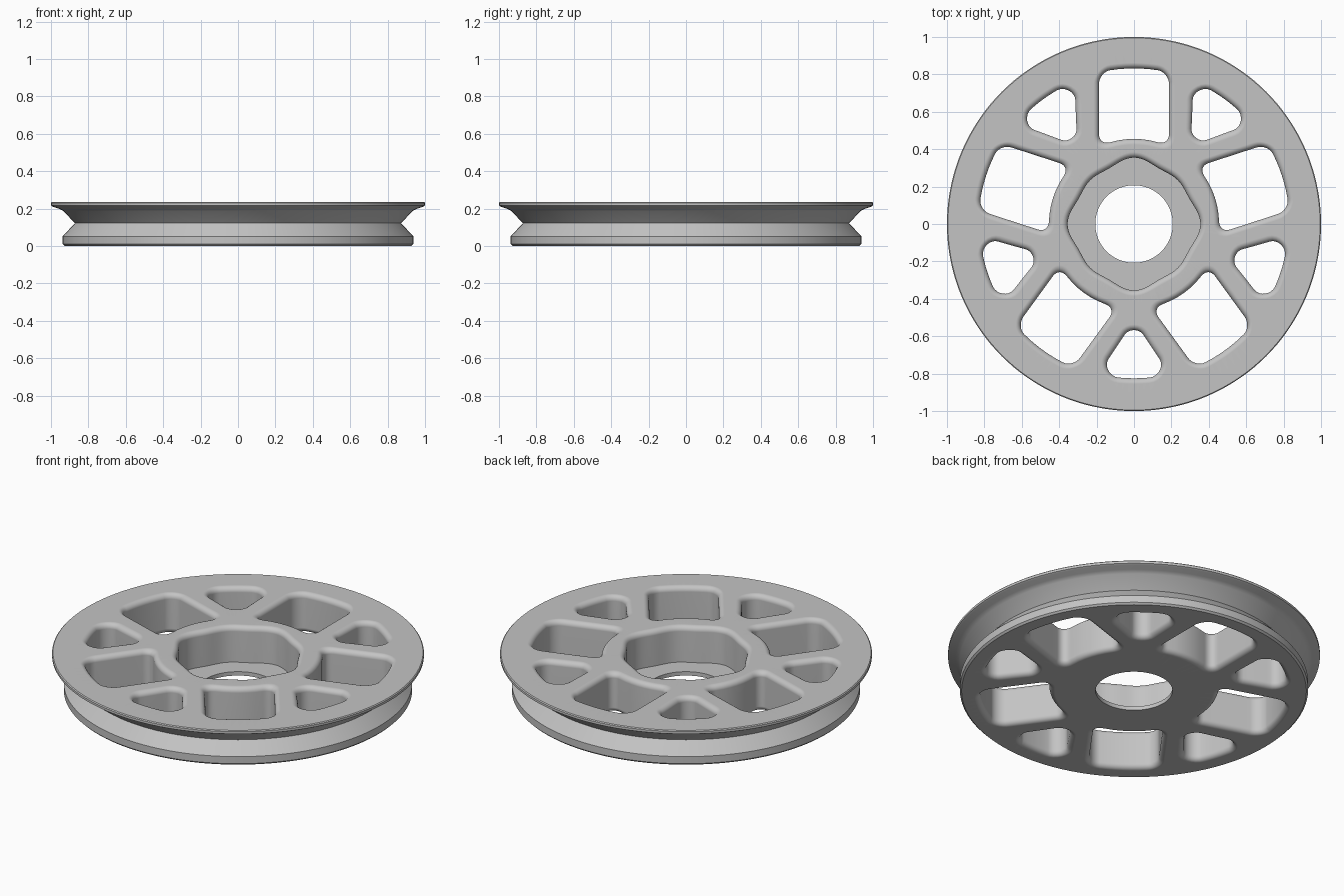
import bpy, bmesh
from math import sin, cos, pi, tau, sqrt, atan2
from mathutils import Vector, Matrix

cube = bpy.data.objects.get("Cube")
if cube:
    bpy.data.objects.remove(cube, do_unlink=True)

TOP = 0.235       # wheel thickness
FILLET = 0.03     # rounding of the opening edges
STEPS = 6


def loft(bm, rings, closed=False):
    """Skin a list of equal point rings; cap the ends or join them."""
    loops = [[bm.verts.new(p) for p in ring] for ring in rings]
    n = len(loops[0])
    pairs = list(zip(loops, loops[1:]))
    if closed:
        pairs.append((loops[-1], loops[0]))
    else:
        bm.faces.new(loops[0])
        bm.faces.new(loops[-1])
    for a, b in pairs:
        for i in range(n):
            j = (i + 1) % n
            bm.faces.new((a[i], a[j], b[j], b[i]))


def make_object(name, bm):
    bmesh.ops.recalc_face_normals(bm, faces=bm.faces)
    mesh = bpy.data.meshes.new(name)
    bm.to_mesh(mesh)
    bm.free()
    obj = bpy.data.objects.new(name, mesh)
    bpy.context.collection.objects.link(obj)
    return obj


def rounded_outline(core, radius):
    """Offset a counter-clockwise polygon with round corners, bent around the axle."""
    pts = []
    for i, c in enumerate(core):
        prev, nxt = core[i - 1], core[(i + 1) % len(core)]
        start = atan2(c[1] - prev[1], c[0] - prev[0]) - pi / 2
        end = atan2(nxt[1] - c[1], nxt[0] - c[0]) - pi / 2
        turn = (end - start) % tau
        for k in range(9):
            a = start + turn * k / 8
            pts.append(Vector((c[0] + radius * cos(a), c[1] + radius * sin(a))))
        # straight run to the next corner
        off = Vector((cos(end), sin(end))) * radius
        for k in range(1, 6):
            pts.append(Vector(c).lerp(Vector(nxt), k / 6) + off)
    return [(p.x, sqrt(p.y ** 2 - p.x ** 2)) for p in pts]


def hub_outline(offset):
    """Four-lobed hub recess."""
    pts = []
    for i in range(128):
        a = tau * i / 128
        r = 0.335 + 0.012 * cos(4 * a) + 0.008 * cos(8 * a) + offset
        pts.append((r * cos(a), r * sin(a)))
    return pts


# Fillet steps as (outward offset, depth below the face)
flare = [(FILLET * (1 - cos(a)), FILLET * (1 - sin(a)))
         for a in (pi / 2 * k / STEPS for k in range(STEPS + 1))]
upper = [(o, TOP - d) for o, d in flare] + [(FILLET, TOP + 0.05)]
lower = [(o, TOP - z) for o, z in reversed(upper)]

# Wheel body: lathed section with a V groove around the edge
section = [(0.207, 0), (0.927, 0), (0.937, 0.01), (0.937, 0.052), (0.872, 0.122),
           (0.935, 0.188), (0.96, 0.2), (0.99, 0.21), (1, 0.216), (1, 0.23),
           (0.995, TOP), (0.207, TOP)]
bm = bmesh.new()
SEG = 144
loft(bm, [[(r * cos(tau * i / SEG), r * sin(tau * i / SEG), z) for i in range(SEG)]
          for r, z in section], closed=True)
wheel = make_object("pulley_wheel", bm)

# Cutters: five wide windows, five small triangles, and the hub recess
bm = bmesh.new()
window = [(-0.127, 0.515), (0.127, 0.515), (0.127, 0.772), (-0.127, 0.772)]
triangle = [(0, 0.627), (0.085, 0.765), (-0.085, 0.765)]
for core, turn in ((window, 0), (triangle, pi / 5)):
    for k in range(5):
        spin = Matrix.Rotation(turn + tau * k / 5, 3, 'Z')
        loft(bm, [[spin @ Vector((x, y, z)) for x, y in rounded_outline(core, 0.06 + o)]
                  for o, z in lower + upper])
loft(bm, [[(x, y, z) for x, y in hub_outline(o)] for o, z in [(0, 0.023)] + upper])
cutter = make_object("opening_cutter", bm)
cutter.hide_render = True

# Cut the openings
bpy.ops.object.select_all(action='DESELECT')
wheel.select_set(True)
bpy.context.view_layer.objects.active = wheel
cut = wheel.modifiers.new("openings", 'BOOLEAN')
cut.operation = 'DIFFERENCE'
cut.solver = 'EXACT'
cut.object = cutter
bpy.ops.object.modifier_apply(modifier=cut.name)
bpy.data.objects.remove(cutter, do_unlink=True)

# Smooth fillets while the flat faces stay flat
bpy.ops.object.shade_smooth_by_angle(angle=pi / 6)
normals = wheel.modifiers.new("weighted_normals", 'WEIGHTED_NORMAL')
normals.keep_sharp = True

# Plain grey finish
grey = bpy.data.materials.new("light_grey")
grey.use_nodes = True
color = (0.55, 0.55, 0.55, 1)
grey.diffuse_color = color
grey.node_tree.nodes["Principled BSDF"].inputs["Base Color"].default_value = color
wheel.data.materials.clear()
wheel.data.materials.append(grey)
